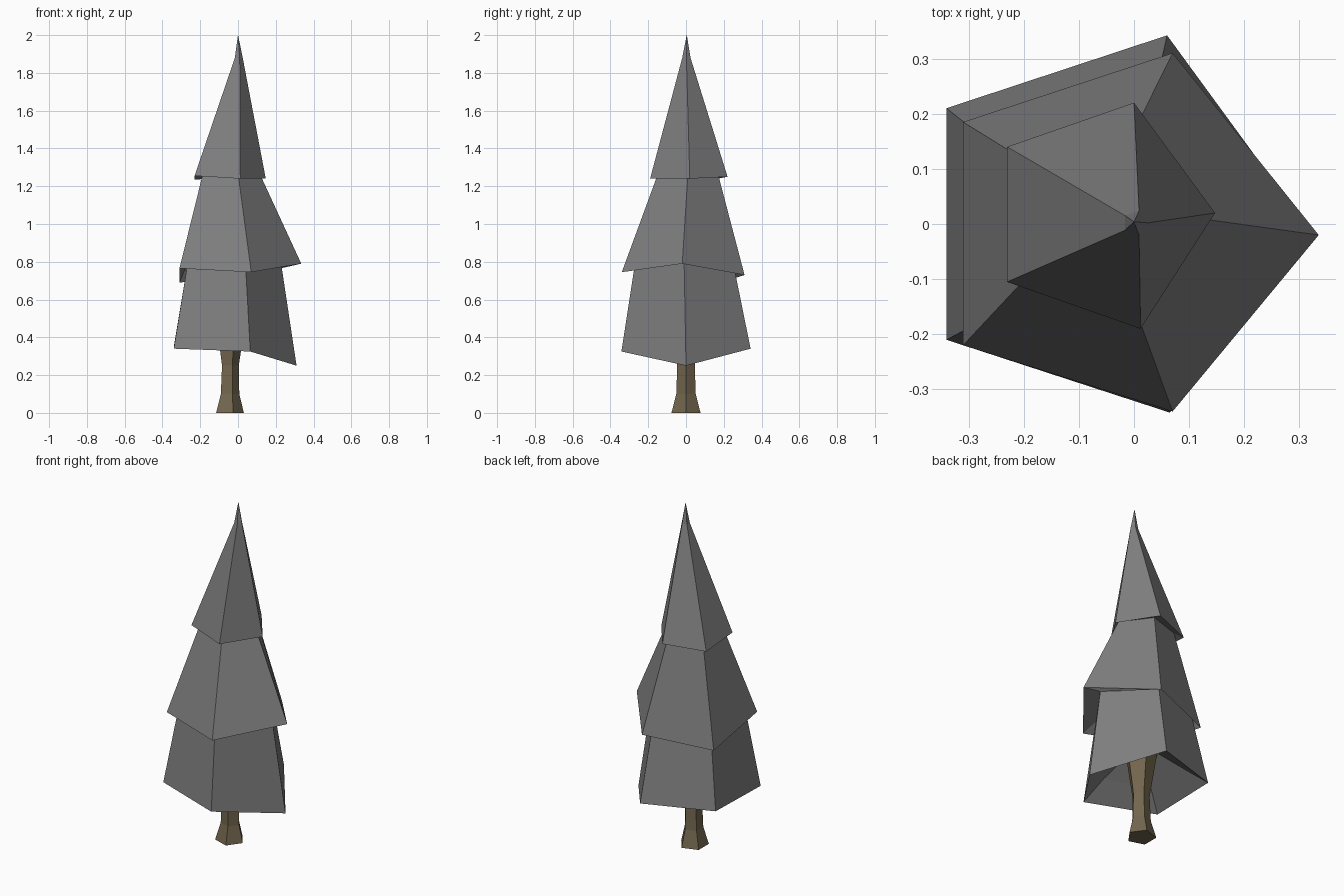
import bpy
import math

if "Cube" in bpy.data.objects:
    bpy.data.objects.remove(bpy.data.objects["Cube"])


def material(name, rgb):
    m = bpy.data.materials.new(name)
    m.use_nodes = True
    m.diffuse_color = (*rgb, 1)
    m.node_tree.nodes["Principled BSDF"].inputs["Base Color"].default_value = (*rgb, 1)
    return m


needle_grey = material("needle_grey", (0.21, 0.21, 0.21))
bark_brown = material("bark_brown", (0.17, 0.132, 0.076))


def pentagon(cx, cy, z, r):
    """Regular ring whose first corner points to +x."""
    return [(cx + r * math.cos(math.tau * i / 5), cy + r * math.sin(math.tau * i / 5), z)
            for i in range(5)]


def loft(name, rings, mat, cap_first=False, cap_last=False):
    """Skin a stack of five-sided rings, listed from bottom to top."""
    verts = [v for ring in rings for v in ring]
    faces = []
    for k in range(len(rings) - 1):
        for i in range(5):
            j = (i + 1) % 5
            faces.append((k * 5 + i, k * 5 + j, k * 5 + 5 + j, k * 5 + 5 + i))
    if cap_first:
        faces.append(tuple(range(4, -1, -1)))
    if cap_last:
        faces.append(tuple(range(len(verts) - 5, len(verts))))
    mesh = bpy.data.meshes.new(name)
    mesh.from_pydata(verts, [], faces)
    mesh.materials.append(mat)
    obj = bpy.data.objects.new(name, mesh)
    bpy.context.collection.objects.link(obj)
    return obj


# Uneven rims of the three tiers, counter-clockwise from +x
low_rim = [(0.31, 0, 0.25), (0.06, 0.342, 0.34), (-0.34, 0.21, 0.35),
           (-0.34, -0.21, 0.34), (0.065, -0.342, 0.325)]
mid_rim = [(0.335, -0.02, 0.79), (0.07, 0.31, 0.73), (-0.31, 0.185, 0.69),
           (-0.31, -0.22, 0.765), (0.07, -0.34, 0.745)]
top_rim = [(0.147, 0.02, 1.24), (0, 0.22, 1.25), (-0.23, 0.14, 1.235),
           (-0.23, -0.105, 1.255), (0.012, -0.19, 1.24)]

# Rings where each tier meets the underside of the one above
low_neck = pentagon(-0.045, -0.01, 0.80, 0.272)
mid_neck = pentagon(-0.051, 0.01, 1.26, 0.169)

# Foliage tiers, each with a recessed underside
loft("lower_foliage", [pentagon(-0.045, 0, 0.52, 0.09), pentagon(-0.045, 0, 0.43, 0.23),
                       low_rim, low_neck], needle_grey, cap_first=True)
loft("middle_foliage", [low_neck, mid_rim, mid_neck], needle_grey)
tip_ring = pentagon(0.002, 0.002, 1.88, 0.023)
tip = pentagon(0, 0.004, 2.0, 0.0005)
loft("upper_foliage", [mid_neck, top_rim, tip_ring, tip], needle_grey, cap_last=True)

# Trunk: flared foot, slim waist, widening into the foliage
loft("trunk", [pentagon(-0.05, 0, 0, 0.081), pentagon(-0.047, 0, 0.1, 0.054),
               pentagon(-0.045, 0, 0.25, 0.049), pentagon(-0.045, 0, 0.52, 0.09)],
     bark_brown, cap_first=True)
